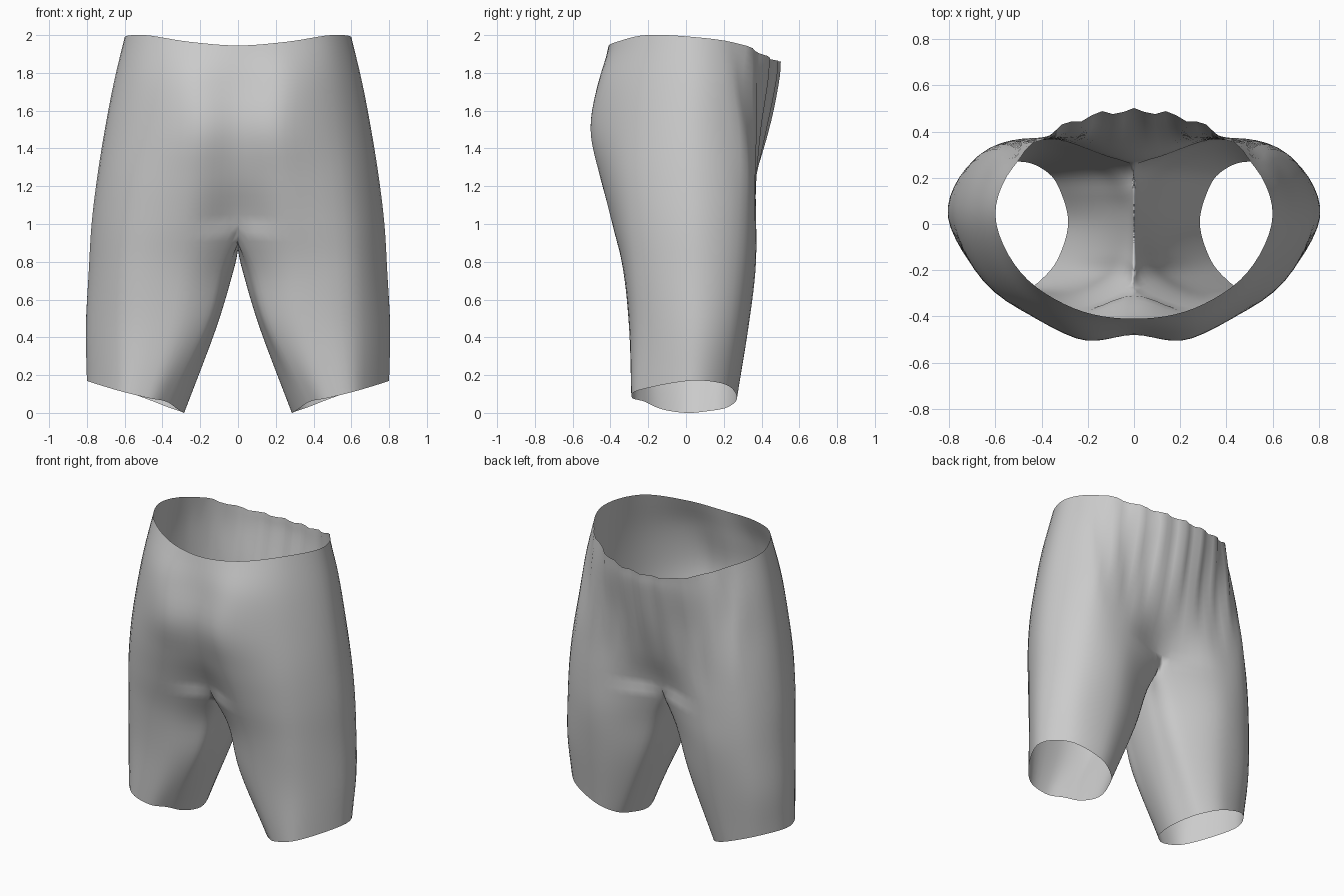
import bpy
import bmesh
import math
from mathutils import Vector

STEPS_AROUND = 6   # samples between neighbouring control points of a section
STEPS_DOWN = 5     # samples between neighbouring section heights

# Half sections above the crotch: centre front, round the side, to centre back
torso_heights = [1.98, 1.75, 1.5, 1.25, 1.0]
torso_sections = [
    [(0, -.41), (.26, -.365), (.49, -.21), (.6, .04), (.5, .28), (.27, .44), (0, .49)],
    [(0, -.45), (.27, -.45), (.53, -.26), (.657, .03), (.55, .28), (.27, .43), (0, .48)],
    [(0, -.48), (.25, -.495), (.56, -.29), (.705, .03), (.57, .31), (.28, .39), (0, .43)],
    [(0, -.42), (.27, -.45), (.59, -.3), (.745, .03), (.61, .32), (.31, .37), (0, .36)],
    [(0, -.31), (.28, -.39), (.61, -.29), (.775, .03), (.65, .31), (.36, .37), (0, .27)],
]
# Closed leg sections: the same seven points, then three along the inner thigh
leg_heights = [.75, .45, .1]
leg_sections = [
    [(.1, -.24), (.31, -.33), (.62, -.27), (.79, .03), (.68, .29), (.4, .367), (.11, .25),
     (.04, .12), (.025, 0), (.045, -.13)],
    [(.18, -.23), (.36, -.3), (.63, -.25), (.805, .03), (.7, .26), (.43, .33), (.2, .24),
     (.135, .12), (.115, 0), (.135, -.13)],
    [(.38, -.22), (.48, -.285), (.64, -.25), (.8, .02), (.7, .21), (.5, .27), (.37, .22),
     (.31, .12), (.285, 0), (.32, -.13)],
]
waist_heights = [1.945, 1.965, 2.0, 1.99, 1.955, 1.88, 1.86]
hem_heights = [.06, .08, .12, .17, .15, .08, .03, .01, 0, .02]
crotch_curve = [Vector((0, .15, .9)), Vector((0, -.02, .86)), Vector((0, -.18, .9))]


def spline(a, b, c, d, t):
    """Catmull-Rom point between b and c."""
    return (b * 2 + (c - a) * t + (a * 2 - b * 5 + c * 4 - d) * t * t
            + (b * 3 - a - c * 3 + d) * t ** 3) / 2


def smooth_path(points, steps, before=None, after=None):
    """Sample an open path through the points, both ends included."""
    before = before or points[0] * 2 - points[1]
    after = after or points[-1] * 2 - points[-2]
    ext = [before] + points + [after]
    path = [spline(*ext[i:i + 4], s / steps)
            for i in range(len(points) - 1) for s in range(steps)]
    return path + [points[-1].copy()]


def mirrored(p):
    return Vector((-p.x, p.y, p.z))


def half_section(points):
    """Open half section that meets its mirror image smoothly."""
    return smooth_path(points, STEPS_AROUND, mirrored(points[1]), mirrored(points[-2]))


def pleat(p):
    """Gathered fabric across the upper back, fading out downwards."""
    fade = min(1, max(0, (p.z - 1.1) / .5)) * min(1, max(0, (p.y - .2) / .12))
    p.y += .012 * fade * math.cos(p.x * 42)


# Control columns running from waist to hem
columns = []
for c in range(10):
    column = []
    if c < 7:
        for r, section in enumerate(torso_sections):
            z = waist_heights[c] if r == 0 else torso_heights[r]
            column.append(Vector((*section[c], z)))
    else:
        column.append(crotch_curve[c - 7])
    for r, section in enumerate(leg_sections):
        z = hem_heights[c] if r == len(leg_sections) - 1 else leg_heights[r]
        column.append(Vector((*section[c], z)))
    columns.append(smooth_path(column, STEPS_DOWN))

crotch_row = (len(torso_sections) - 1) * STEPS_DOWN
row_count = len(columns[0])

bm = bmesh.new()
rows = []
for r in range(row_count):
    points = [columns[c][r].copy() for c in range(7)]
    if r <= crotch_row:
        points[0].x = points[-1].x = 0
        ring = half_section(points)
        if r == crotch_row:
            inner = [points[-1]] + crotch_curve + [points[0]]
            ring += smooth_path(inner, STEPS_AROUND)[1:-1]
    else:
        points += [columns[c][r - crotch_row].copy() for c in range(7, 10)]
        closed = points + [points[0]]
        ring = smooth_path(closed, STEPS_AROUND, points[-1], points[1])[:-1]
    for p in ring:
        pleat(p)
        p.x = max(0, p.x)
    rows.append([bm.verts.new(p) for p in ring])

# Skin the rows: open above the crotch, closed tubes below it
for r in range(row_count - 1):
    upper, lower = rows[r], rows[r + 1]
    count = len(upper)
    spans = count if r >= crotch_row else count - 1
    for i in range(spans):
        j = (i + 1) % count
        bm.faces.new((upper[i], lower[i], lower[j], upper[j]))

mesh = bpy.data.meshes.new("shorts")
bm.to_mesh(mesh)
bm.free()

default_cube = bpy.data.objects.get("Cube")
if default_cube:
    bpy.data.objects.remove(default_cube, do_unlink=True)

shorts = bpy.data.objects.new("shorts", mesh)
bpy.context.collection.objects.link(shorts)

# Plain grey cloth
cloth = bpy.data.materials.new("grey_cloth")
cloth.use_nodes = True
grey = (.6, .6, .6, 1)
cloth.diffuse_color = grey
cloth.node_tree.nodes["Principled BSDF"].inputs["Base Color"].default_value = grey
mesh.materials.append(cloth)

# Second half
mirror = shorts.modifiers.new("mirror", 'MIRROR')
mirror.use_axis[0] = True
mirror.merge_threshold = .001

bpy.ops.object.select_all(action='DESELECT')
shorts.select_set(True)
bpy.context.view_layer.objects.active = shorts
bpy.ops.object.shade_smooth_by_angle(angle=math.radians(50))
